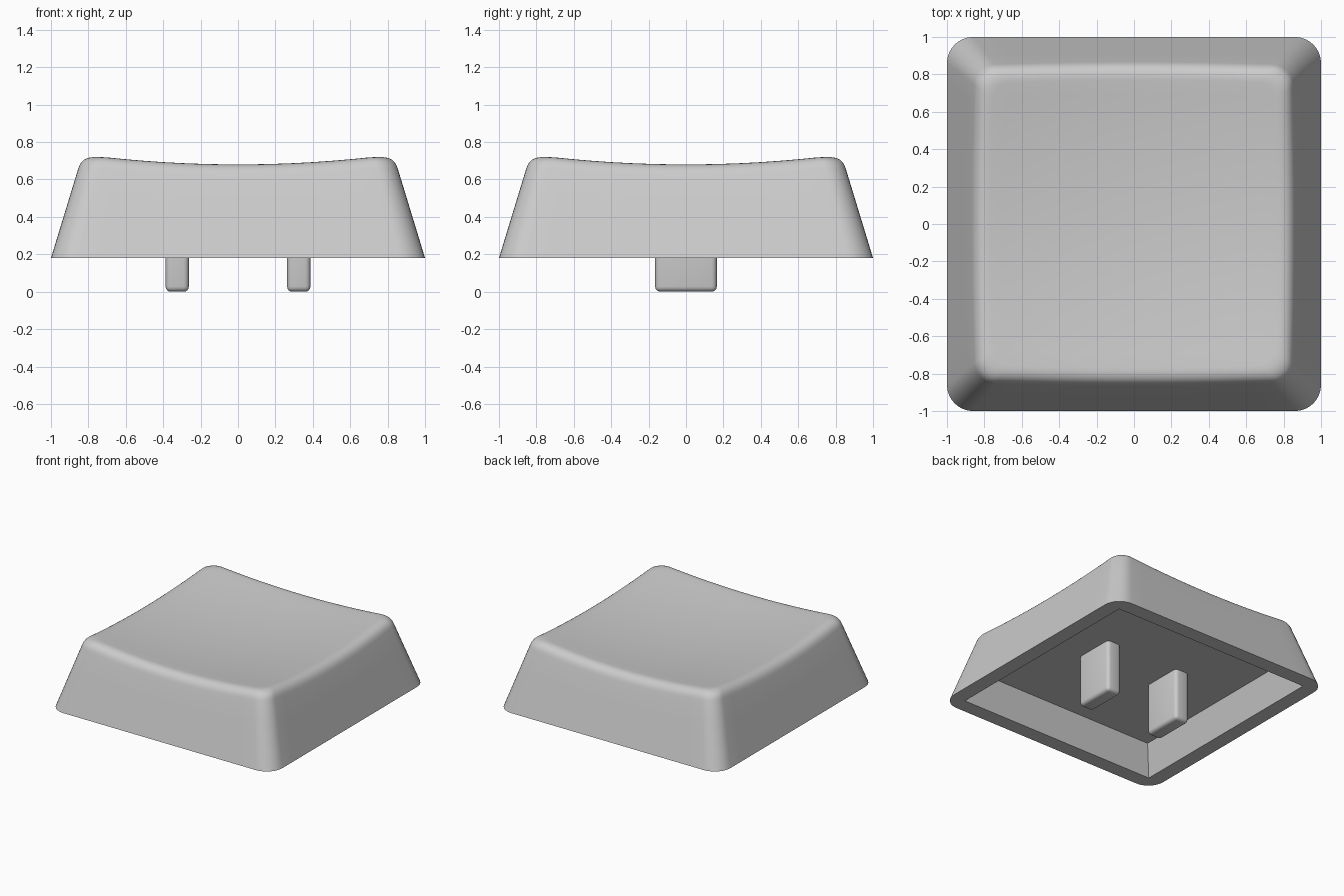
import bpy, bmesh, math
from mathutils import Vector

if "Cube" in bpy.data.objects:
    bpy.data.objects.remove(bpy.data.objects["Cube"])

BASE, SLOPE = 0.18, 0.305        # height of the lower rim, inward lean of the walls
CORNER, SIDE = 8, 14             # segments per rounded corner and per side

grey = bpy.data.materials.new("light_grey_plastic")
grey.diffuse_color = (0.6, 0.6, 0.6, 1)
grey.use_nodes = True
grey.node_tree.nodes["Principled BSDF"].inputs["Base Color"].default_value = grey.diffuse_color


def section(half, r):
    """Rounded square outline, always the same number of points."""
    pts = []
    c = half - r
    for q in range(4):
        rot = q * math.pi / 2
        cs, sn = round(math.cos(rot)), round(math.sin(rot))
        quarter = [(half, -c + 2 * c * i / SIDE) for i in range(SIDE)]
        quarter += [(c + r * math.cos(a), c + r * math.sin(a))
                    for a in (math.pi / 2 * i / CORNER for i in range(CORNER))]
        pts += [(x * cs - y * sn, x * sn + y * cs) for x, y in quarter]
    return pts


def wall(z):
    return section(1 - SLOPE * (z - BASE), 0.14 - 0.03 * (z - BASE) / 0.5)


def dish(x, y):
    return 0.632 + 0.08 * (x * x + y * y)


def finish(bm, name):
    bmesh.ops.remove_doubles(bm, verts=bm.verts, dist=1e-5)
    bmesh.ops.recalc_face_normals(bm, faces=bm.faces)
    mesh = bpy.data.meshes.new(name)
    bm.to_mesh(mesh)
    bm.free()
    ob = bpy.data.objects.new(name, mesh)
    bpy.context.collection.objects.link(ob)
    mesh.materials.append(grey)
    bpy.ops.object.select_all(action='DESELECT')
    ob.select_set(True)
    bpy.context.view_layer.objects.active = ob
    bpy.ops.object.shade_smooth_by_angle(angle=math.radians(35))


# Cap: rings run from the cavity ceiling, round the lower rim, up the walls and over the dish
low = wall(BASE)
rings = [[Vector((x, y, 0.415)) for x, y in section(0.808, 0)],
         [Vector((x, y, BASE)) for x, y in section(0.88, 0)],
         [Vector((x, y, BASE)) for x, y in low]]
high = wall(0.8)
FILLET, STEPS, DISH = 0.075, 7, 10
columns = []
for (x0, y0), (x1, y1) in zip(low, high):
    a, b = Vector((x0, y0, BASE)), Vector((x1, y1, 0.8))
    t = 0.8
    for _ in range(12):                       # where the wall meets the dish
        p = a.lerp(b, t)
        t = (dish(p.x, p.y) - BASE) / (0.8 - BASE)
    rim = a.lerp(b, t)
    start = rim + (a - rim).normalized() * FILLET
    s = 1 - FILLET / max(abs(rim.x), abs(rim.y))
    end = Vector((rim.x * s, rim.y * s, dish(rim.x * s, rim.y * s)))
    col = [a.lerp(start, i / 3) for i in (1, 2)]
    for i in range(STEPS + 1):                # rounded top edge
        u = i / STEPS
        col.append(start * (1 - u) ** 2 + rim * 2 * u * (1 - u) + end * u * u)
    for i in range(1, DISH):                  # dished top
        k = 1 - i / DISH
        col.append(Vector((end.x * k, end.y * k, dish(end.x * k, end.y * k))))
    columns.append(col)
rings += [list(r) for r in zip(*columns)]

bm = bmesh.new()
loops = [[bm.verts.new(p) for p in r] for r in rings]
n = len(low)
for r0, r1 in zip(loops, loops[1:]):
    for i in range(n):
        j = (i + 1) % n
        bm.faces.new((r0[i], r0[j], r1[j], r1[i]))
bm.faces.new(loops[0])
centre = bm.verts.new((0, 0, dish(0, 0)))
for i in range(n):
    bm.faces.new((loops[-1][i], loops[-1][(i + 1) % n], centre))
finish(bm, "cap")

# Two mounting prongs under the cap
for side, name in ((-1, "left_prong"), (1, "right_prong")):
    bm = bmesh.new()
    bmesh.ops.create_cube(bm, size=1)
    for v in bm.verts:
        v.co = Vector((v.co.x * 0.125 + side * 0.325, v.co.y * 0.33, (v.co.z + 0.5) * 0.45))
    bmesh.ops.bevel(bm, geom=bm.edges[:], offset=0.028, segments=4, profile=0.5, affect='EDGES')
    finish(bm, name)
